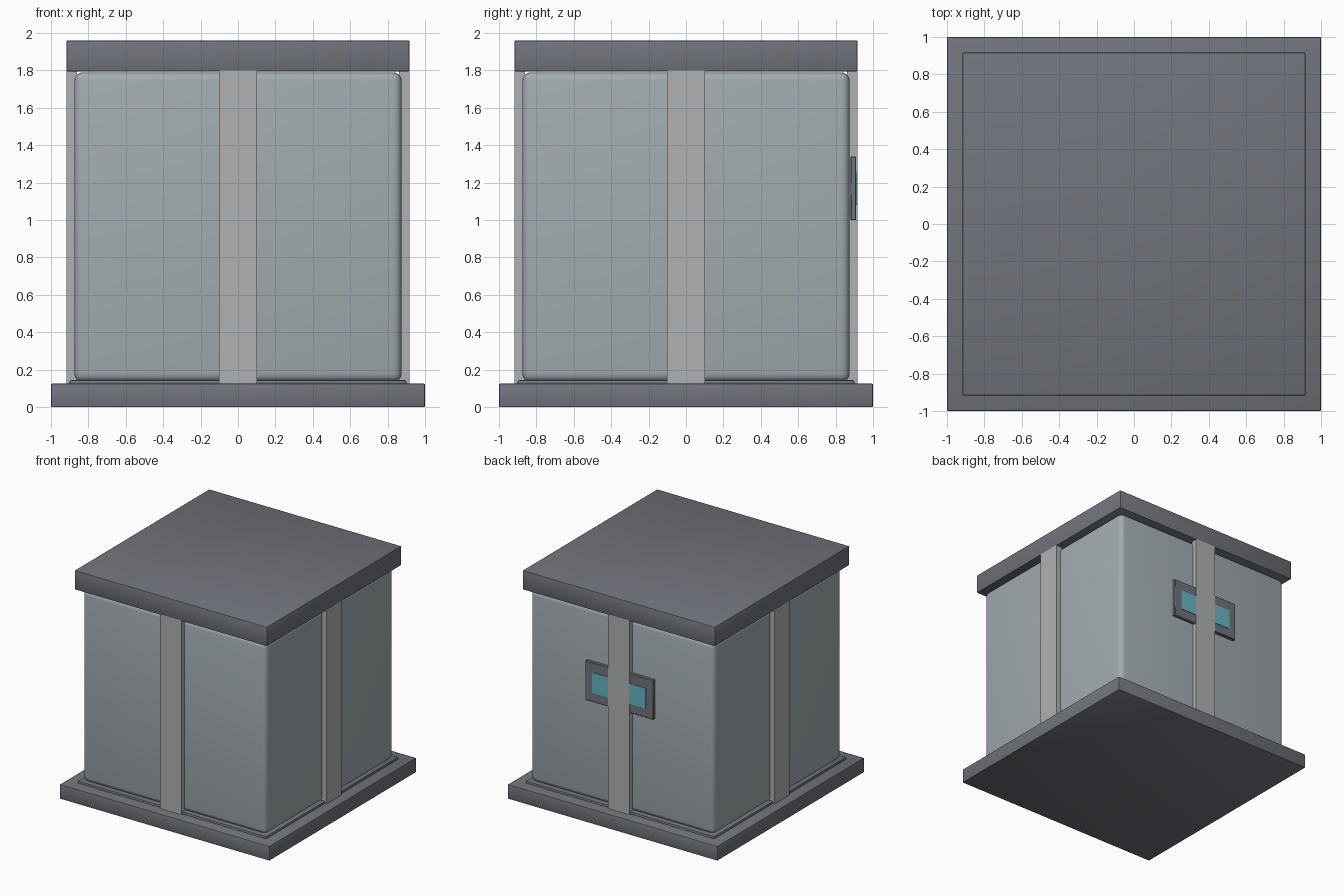
import bpy
import bmesh
from mathutils import Matrix

if "Cube" in bpy.data.objects:
    bpy.data.objects.remove(bpy.data.objects["Cube"])


def material(name, r, g, b):
    m = bpy.data.materials.new(name)
    m.diffuse_color = (r, g, b, 1)
    m.use_nodes = True
    m.node_tree.nodes["Principled BSDF"].inputs["Base Color"].default_value = m.diffuse_color
    return m


DARK = material("dark_grey", 0.165, 0.175, 0.2)
SHELL = material("blue_grey", 0.36, 0.41, 0.43)
LIGHT = material("light_grey", 0.43, 0.44, 0.45)
CYAN = material("cyan", 0.13, 0.47, 0.55)


def box(name, x, y, z, mat, bevel=0.0, segments=2):
    """Box from (min, max) ranges, with optional rounded edges."""
    size = [r[1] - r[0] for r in (x, y, z)]
    mid = [(r[0] + r[1]) / 2 for r in (x, y, z)]
    bm = bmesh.new()
    bmesh.ops.create_cube(bm, size=1, matrix=Matrix.Translation(mid) @ Matrix.Diagonal((*size, 1)))
    if bevel:
        bmesh.ops.bevel(bm, geom=bm.edges[:], offset=bevel, segments=segments,
                        profile=0.5, affect='EDGES')
    mesh = bpy.data.meshes.new(name)
    bm.to_mesh(mesh)
    bm.free()
    mesh.materials.append(mat)
    obj = bpy.data.objects.new(name, mesh)
    bpy.context.collection.objects.link(obj)
    if bevel:
        bpy.ops.object.select_all(action='DESELECT')
        obj.select_set(True)
        bpy.context.view_layer.objects.active = obj
        bpy.ops.object.shade_smooth_by_angle(angle=0.7)
    return obj


def sym(v):
    return (-v, v)


# Base plate, skirt, body and lid
box("base_plate", sym(1), sym(1), (0, 0.125), DARK, 0.006)
box("skirt", sym(0.9), sym(0.9), (0.1, 0.145), DARK, 0.01)
box("body", sym(0.875), sym(0.875), (0.135, 1.79), SHELL, 0.045, 4)
box("lid", sym(0.917), sym(0.917), (1.795, 1.96), DARK, 0.006)

# Vertical straps, one on each side
for name, s in (("front", -1), ("back", 1)):
    box(name + "_strap", sym(0.102), sorted((s * 0.86, s * 0.917)), (0.125, 1.8), LIGHT)
for name, s in (("left", -1), ("right", 1)):
    box(name + "_strap", sorted((s * 0.86, s * 0.917)), sym(0.102), (0.125, 1.8), LIGHT)

# Display on the back, running behind the strap
box("display_frame", sym(0.325), (0.88, 0.91), (1.0, 1.34), DARK, 0.004, 1)
box("display_screen", sym(0.255), (0.89, 0.914), (1.08, 1.255), CYAN)
